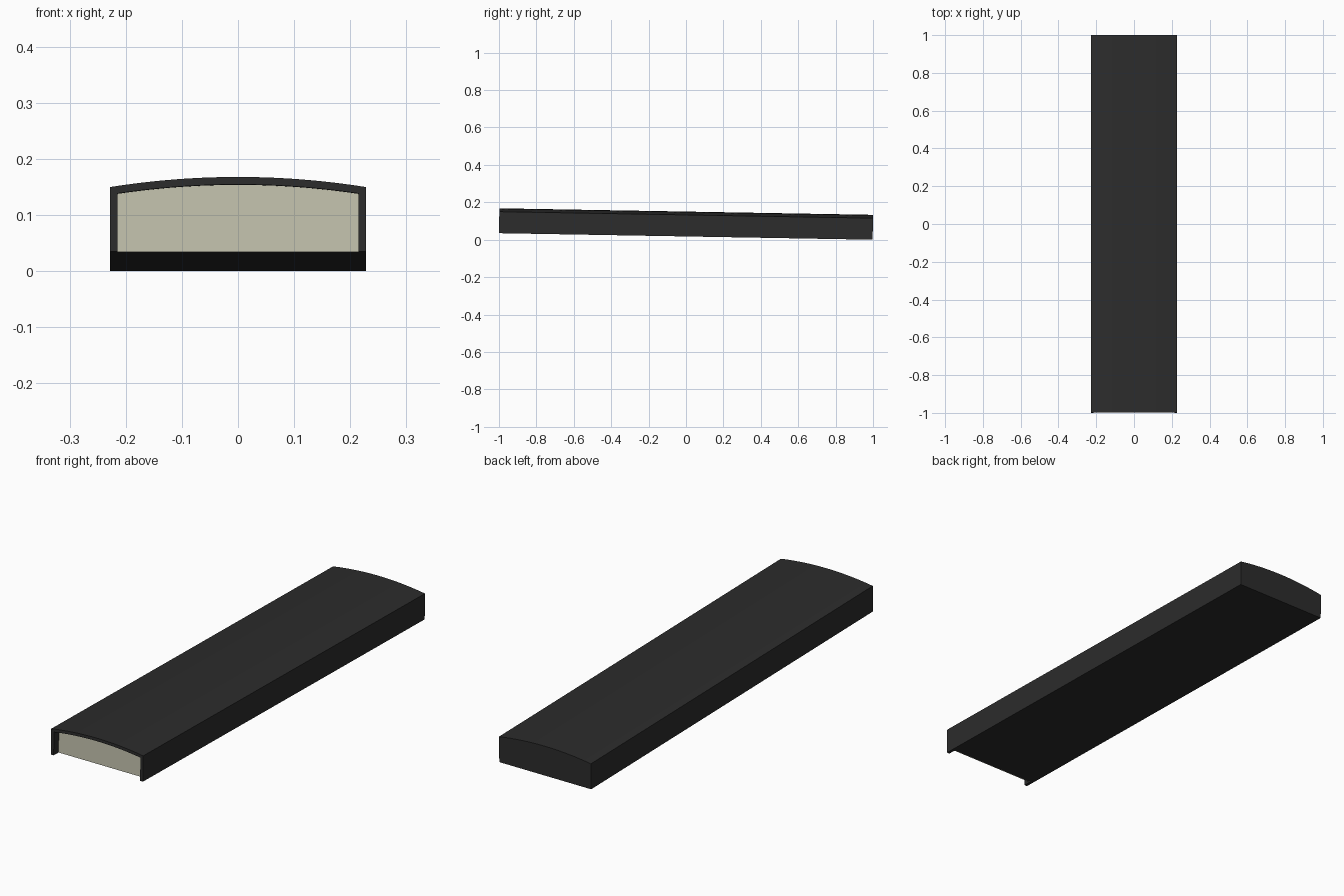
import bpy, bmesh, math
from mathutils import Matrix

if "Cube" in bpy.data.objects:
    bpy.data.objects.remove(bpy.data.objects["Cube"])

HALF_W, SIDE_H, RISE = 0.228, 0.115, 0.018   # outer cross-section
WALL = 0.0135                                # rim thickness
LENGTH, RECESS, PANEL_T = 1.998, 0.035, 0.004
TILT = math.radians(-1)
FRONT, BACK = -LENGTH / 2, LENGTH / 2

# The whole unit slopes down one degree towards the back
s = math.sin(-TILT)
PLACE = Matrix.Translation((0, -(SIDE_H + RISE) * s / 2, BACK * s)) @ Matrix.Rotation(TILT, 4, 'X')


def material(name, rgb):
    m = bpy.data.materials.new(name)
    m.diffuse_color = (*rgb, 1)
    m.use_nodes = True
    m.node_tree.nodes["Principled BSDF"].inputs["Base Color"].default_value = m.diffuse_color
    return m


def arched_profile(inset, bottom, n=32):
    """Flat-bottomed section with a gently arched top."""
    w = HALF_W - inset
    pts = [(-w, bottom), (w, bottom)]
    for i in range(n + 1):
        x = w - 2 * w * i / n
        pts.append((x, SIDE_H + RISE * (1 - (x / HALF_W) ** 2) - inset))
    return pts


def prism(name, profile, y0, y1, mat):
    bm = bmesh.new()
    face = bm.faces.new([bm.verts.new((x, y0, z)) for x, z in profile])
    ext = bmesh.ops.extrude_face_region(bm, geom=[face])
    bmesh.ops.translate(bm, vec=(0, y1 - y0, 0),
                        verts=[g for g in ext["geom"] if isinstance(g, bmesh.types.BMVert)])
    bmesh.ops.recalc_face_normals(bm, faces=bm.faces)
    bm.transform(PLACE)
    mesh = bpy.data.meshes.new(name)
    bm.to_mesh(mesh)
    bm.free()
    mesh.materials.append(mat)
    ob = bpy.data.objects.new(name, mesh)
    bpy.context.collection.objects.link(ob)
    return ob


black = material("black", (0.025, 0.025, 0.025))
cream = material("cream", (0.56, 0.55, 0.43))

# Long housing with a pocket cut in its front end, open at the bottom
housing = prism("housing", arched_profile(0, 0), FRONT, BACK, black)
cutter = prism("pocket_cutter", arched_profile(WALL, -0.05),
               FRONT - 0.05, FRONT + RECESS + PANEL_T, black)
cutter.hide_render = True
cutter.hide_set(True)
cut = housing.modifiers.new("pocket", 'BOOLEAN')
cut.operation = 'DIFFERENCE'
cut.solver = 'EXACT'
cut.object = cutter

# Pale panel set back inside the pocket
panel = prism("front_panel", arched_profile(WALL, 0),
              FRONT + RECESS, FRONT + RECESS + PANEL_T, cream)

for ob in (housing, panel):
    bpy.ops.object.select_all(action='DESELECT')
    bpy.context.view_layer.objects.active = ob
    ob.select_set(True)
    if ob.modifiers:
        bpy.ops.object.modifier_apply(modifier="pocket")
    bpy.ops.object.shade_smooth_by_angle(angle=math.radians(20))
bpy.data.objects.remove(cutter)
